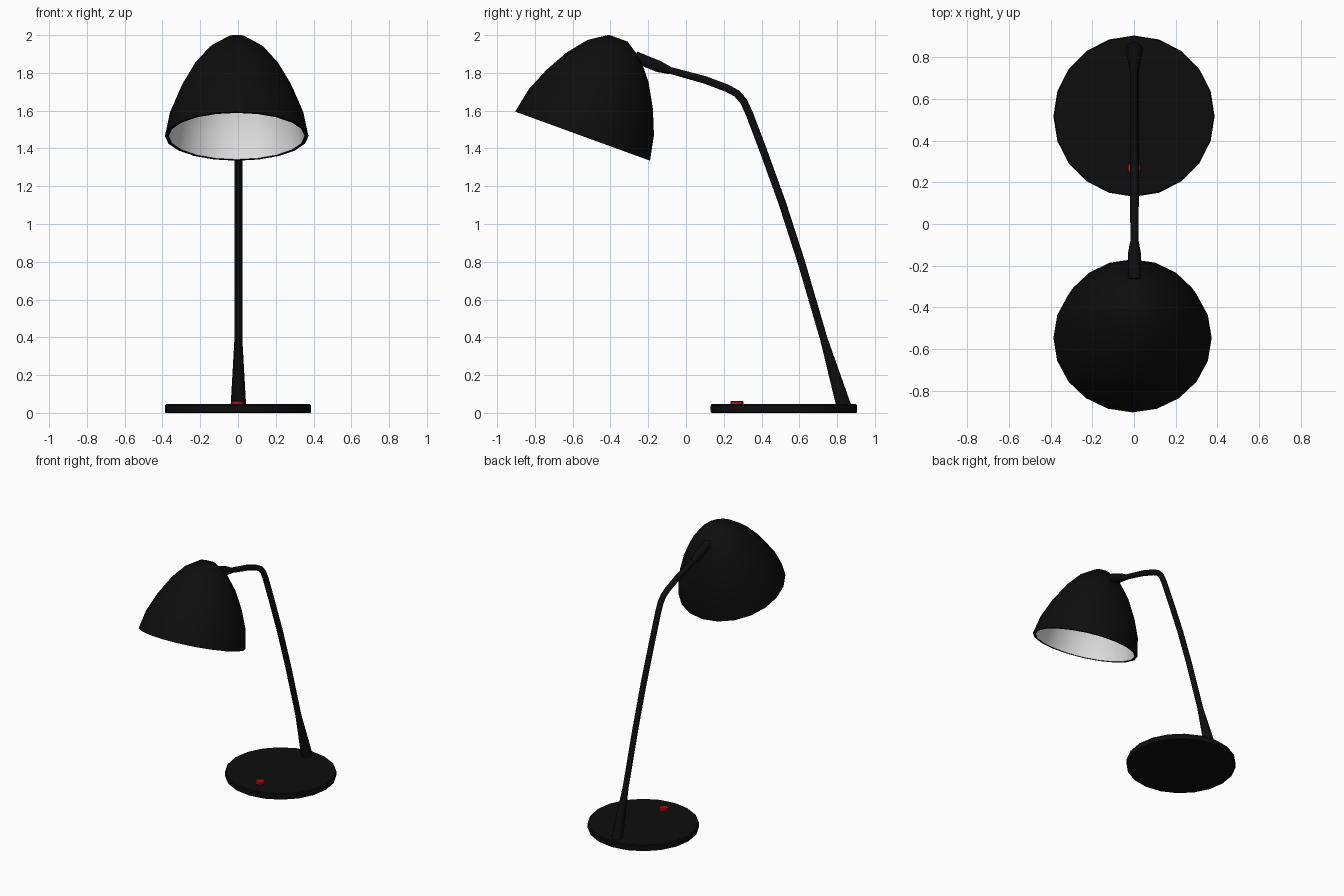
import bpy, bmesh, math
from mathutils import Matrix, Vector

if "Cube" in bpy.data.objects:
    bpy.data.objects.remove(bpy.data.objects["Cube"])


def material(name, rgb):
    m = bpy.data.materials.new(name)
    m.diffuse_color = (*rgb, 1)
    m.use_nodes = True
    m.node_tree.nodes["Principled BSDF"].inputs["Base Color"].default_value = m.diffuse_color
    return m


BLACK = material("black", (0.004, 0.004, 0.004))
WHITE = material("white", (0.8, 0.8, 0.8))
RED = material("red", (0.45, 0.004, 0.004))


def finish(name, bm, mats, angle=35):
    me = bpy.data.meshes.new(name)
    bm.to_mesh(me)
    bm.free()
    for m in mats:
        me.materials.append(m)
    ob = bpy.data.objects.new(name, me)
    bpy.context.collection.objects.link(ob)
    bpy.ops.object.select_all(action='DESELECT')
    ob.select_set(True)
    bpy.context.view_layer.objects.active = ob
    bpy.ops.object.shade_smooth_by_angle(angle=math.radians(angle))
    return ob


def bridge(bm, rings, mat_from=999):
    """Join rings of vertices with quads."""
    for k, (a, b) in enumerate(zip(rings, rings[1:])):
        n = len(a)
        for i in range(n):
            j = (i + 1) % n
            bm.faces.new((a[i], a[j], b[j], b[i])).material_index = int(k >= mat_from)


def lathe(name, profile, mats, loc, tilt=0, sides=20, mat_from=999):
    """Turn an (r, z) profile; both ends are capped."""
    bm = bmesh.new()
    rings = [[bm.verts.new((r * math.cos(2 * math.pi * i / sides),
                            r * math.sin(2 * math.pi * i / sides), z))
              for i in range(sides)] for r, z in profile]
    bridge(bm, rings, mat_from)
    bm.faces.new(rings[0][::-1])
    bm.faces.new(rings[-1]).material_index = int(mat_from < 999)
    bm.transform(Matrix.Translation(loc) @ Matrix.Rotation(tilt, 4, 'X'))
    bmesh.ops.recalc_face_normals(bm, faces=bm.faces)
    return finish(name, bm, mats)


def tube(name, path, mats, x=0.002, sides=10):
    """Round tube of varying radius along a (y, z, r) path."""
    bm = bmesh.new()
    pts = [Vector((x, y, z)) for y, z, r in path]
    rings = []
    for k, p in enumerate(pts):
        t = (pts[min(k + 1, len(pts) - 1)] - pts[max(k - 1, 0)]).normalized()
        u = Vector((1, 0, 0))
        v = t.cross(u)
        rings.append([bm.verts.new(p + path[k][2] * (u * math.cos(a) + v * math.sin(a)))
                      for a in (2 * math.pi * i / sides for i in range(sides))])
    bridge(bm, rings)
    bm.faces.new(rings[0])
    bm.faces.new(rings[-1])
    bmesh.ops.recalc_face_normals(bm, faces=bm.faces)
    return finish(name, bm, mats, 50)


# round foot and its switch
lathe("base", [(0.383, 0), (0.387, 0.004), (0.387, 0.04), (0.382, 0.046)], [BLACK], (0, 0.518, 0))
lathe("switch_button", [(0.034, 0.04), (0.034, 0.06), (0.03, 0.063)], [RED], (0, 0.27, 0), sides=12)

# tapered bent arm
tube("arm", [(0.84, 0.02, 0.042), (0.73, 0.39, 0.021), (0.61, 0.8, 0.021), (0.51, 1.11, 0.021),
             (0.405, 1.4, 0.021), (0.335, 1.585, 0.021), (0.305, 1.65, 0.021), (0.27, 1.69, 0.021),
             (0.22, 1.718, 0.021), (0.1, 1.763, 0.021), (-0.09, 1.815, 0.019)], [BLACK])

# thicker joint that holds the shade
tube("shade_joint", [(-0.085, 1.812, 0.021), (-0.145, 1.834, 0.032),
                     (-0.2, 1.856, 0.032), (-0.27, 1.885, 0.032)], [BLACK])

# shade: black outer shell and rim, white lining
outer = [(0.053, 0.552), (0.15, 0.487), (0.23, 0.389), (0.3, 0.264), (0.353, 0.135), (0.38, 0)]
inner = [(0.36, 0), (0.335, 0.13), (0.282, 0.255), (0.212, 0.377), (0.135, 0.468), (0.046, 0.53)]
lathe("shade", outer + inner, [BLACK, WHITE], (-0.007, -0.5475, 1.465),
      tilt=-math.radians(20), mat_from=len(outer))
